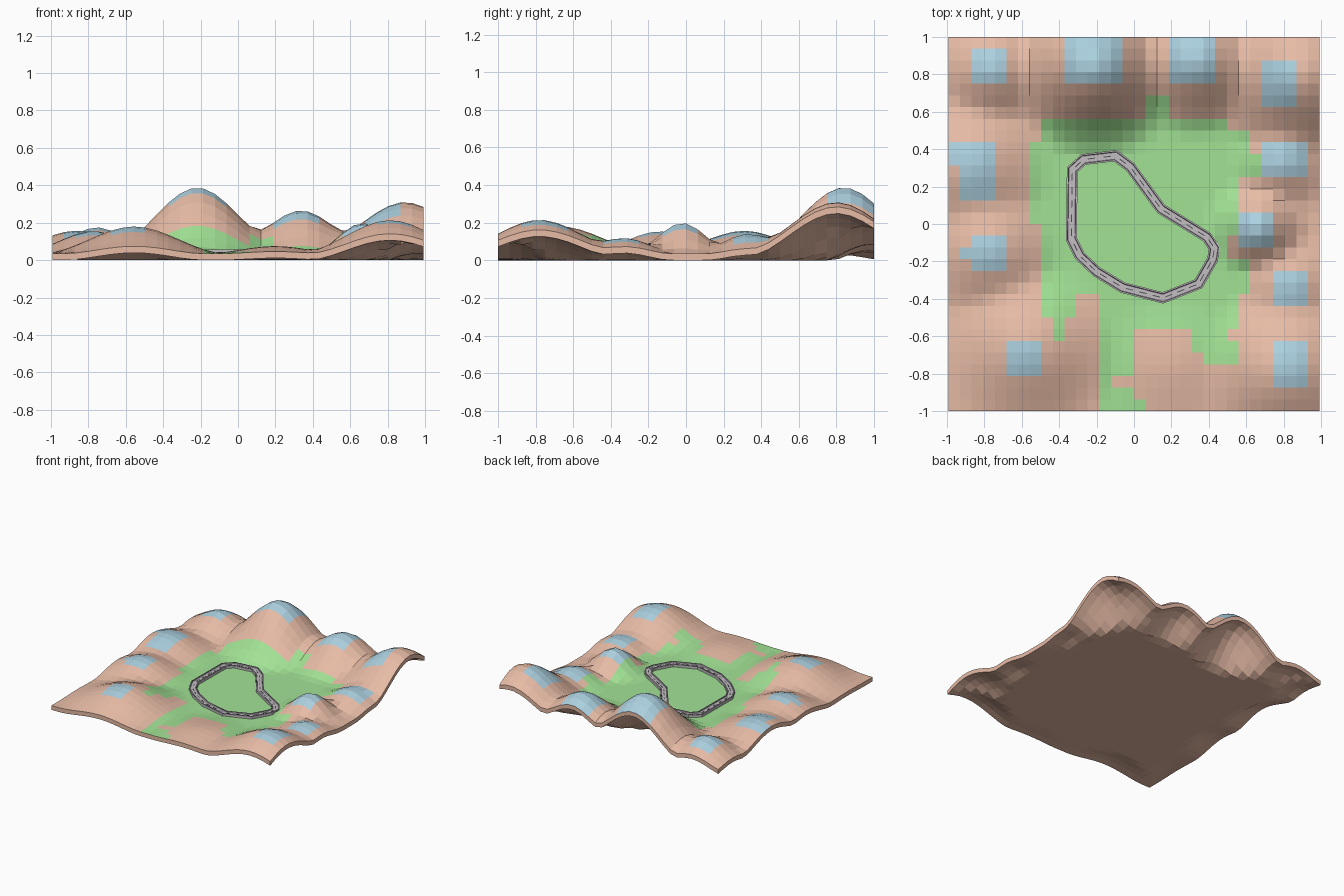
import bpy, bmesh, math
from mathutils import Vector

if "Cube" in bpy.data.objects:
    bpy.data.objects.remove(bpy.data.objects["Cube"])

N, BASE = 32, 0.035
SX, SY = 0.992, 1.0


def material(name, rgb):
    m = bpy.data.materials.new(name)
    m.diffuse_color = (*rgb, 1)
    m.use_nodes = True
    m.node_tree.nodes["Principled BSDF"].inputs["Base Color"].default_value = m.diffuse_color
    return m


SNOW = material("pale_blue", (0.41, 0.63, 0.74))
GRASS = material("grass_green", (0.36, 0.76, 0.30))
ROCK = material("rock_tan", (0.80, 0.50, 0.38))
ASPHALT = material("road_grey", (0.54, 0.51, 0.54))
DARK = material("marking_dark", (0.08, 0.08, 0.09))

# Hills: x, y, height, radius
HILLS = [(-.22, .84, .355, .50), (.34, .87, .23, .42), (-.76, .82, .14, .34),
         (.90, .80, .275, .53), (.80, .33, .105, .30), (.67, -.02, .165, .28),
         (.84, -.33, .085, .30), (.82, -.78, .18, .50), (-.56, -.67, .145, .50),
         (-.78, -.14, .12, .40), (-.87, .31, .122, .45), (.20, -.75, .04, .38)]

# Coloured patches: x0, x1, y0, y1
CAPS = [(-.875, -.69, .75, .94), (-.375, -.06, .75, 1), (.19, .44, .75, 1),
        (.69, .875, .62, .875), (-1, -.75, .31, .44), (-.94, -.75, .12, .44),
        (.69, .94, .24, .42), (.56, .75, -.12, .06), (-.94, -.69, -.19, -.12),
        (-.875, -.69, -.25, -.06), (.75, .94, -.44, -.22),
        (.75, .94, -.87, -.62), (-.69, -.5, -.81, -.62)]
MEADOW = [(-.5, .5, -.4, .56), (-.56, -.5, 0, .44), (.5, .56, -.05, .5),
          (.5, .62, .25, .48), (.62, .68, .25, .37), (.5, .62, -.4, -.2),
          (.06, .19, .56, .69), (-.5, -.3, -.5, -.4), (-.44, -.37, -.62, -.5),
          (-.19, 0, -.8, -.4), (-.19, .06, -1, -.94), (-.19, -.12, -.94, -.8),
          (-.12, 0, -.94, -.87), (0, .56, -.56, -.4),
          (.31, .5, -.69, -.56), (.37, .56, -.75, -.62)]


def relief(x, y):
    """Blended height of all hills above the valley floor."""
    total = 0
    for hx, hy, h, r in HILLS:
        t = max(0, 1 - math.hypot(x - hx, y - hy) / r)
        total += (h * t * t * (3 - 2 * t)) ** 2.5
    return total ** 0.4


def inside(c, rects):
    return any(a < c.x < b and d < c.y < e for a, b, d, e in rects)


def finish(name, bm, mats):
    bmesh.ops.recalc_face_normals(bm, faces=bm.faces)
    me = bpy.data.meshes.new(name)
    bm.to_mesh(me)
    bm.free()
    for m in mats:
        me.materials.append(m)
    bpy.context.collection.objects.link(bpy.data.objects.new(name, me))


# Ground: hilly top, underside following the rim and levelling to a flat base
bm = bmesh.new()
bmesh.ops.create_grid(bm, x_segments=N, y_segments=N, size=1)
lower = bm.verts[:]
ext = bmesh.ops.extrude_face_region(bm, geom=bm.faces[:], use_keep_orig=True)["geom"]
for f in bm.faces:
    f.material_index = 2
for f in (g for g in ext if isinstance(g, bmesh.types.BMFace)):
    c = f.calc_center_median()
    f.material_index = 0 if inside(c, CAPS) else 1 if inside(c, MEADOW) else 2
for v in (g for g in ext if isinstance(g, bmesh.types.BMVert)):
    v.co.z = BASE + relief(v.co.x, v.co.y)
for v in lower:
    rim = 1 - max(abs(v.co.x), abs(v.co.y))
    h = relief(v.co.x, v.co.y)
    v.co.z = h * max(0, 1 - rim / (.12 + .9 * h))
bmesh.ops.scale(bm, vec=(SX, SY, 1), verts=bm.verts)
finish("ground", bm, (SNOW, GRASS, ROCK))

# Road centre line
PATH = [Vector(p) for p in [
    (-.33, .29), (-.27, .345), (-.10, .365), (-.02, .305), (.145, .08),
    (.39, -.07), (.43, -.13), (.42, -.19), (.345, -.32), (.155, -.395),
    (-.06, -.34), (-.20, -.255), (-.29, -.17), (-.335, -.08)]]


def sweep(name, profile, mat):
    """Closed mitred loop of an (offset, z) profile along PATH."""
    bm = bmesh.new()
    rings = []
    for i, p in enumerate(PATH):
        a = (p - PATH[i - 1]).normalized()
        b = (PATH[(i + 1) % len(PATH)] - p).normalized()
        n = Vector((-(a + b).y, (a + b).x)).normalized()
        n /= n.dot(Vector((-b.y, b.x)))
        rings.append([bm.verts.new((*(p + n * o), z)) for o, z in profile])
    k = len(profile)
    for i, r in enumerate(rings):
        s = rings[(i + 1) % len(rings)]
        for j in range(k):
            bm.faces.new((r[j], r[(j + 1) % k], s[(j + 1) % k], s[j]))
    finish(name, bm, (mat,))


# Road bed with raised kerbs
sweep("road", [(-.029, .025), (-.029, .056), (-.021, .056), (-.018, .050),
               (.018, .050), (.021, .056), (.029, .056), (.029, .025)], ASPHALT)
for side, o in (("inner", -.0215), ("outer", .0215)):
    sweep(side + "_edge_line", [(o - .001, .053), (o - .001, .057),
                                (o + .001, .057), (o + .001, .053)], DARK)

# Dashed centre line
bm = bmesh.new()
for i, p in enumerate(PATH):
    d = PATH[(i + 1) % len(PATH)] - p
    count = max(1, round(d.length / .07))
    u, half = d.normalized(), min(.02, d.length * .3)
    side = Vector((-u.y, u.x)) * .0025
    for j in range(count):
        c = p + d * (j + .5) / count
        quad = [c - u * half - side, c + u * half - side,
                c + u * half + side, c - u * half + side]
        f = bm.faces.new([bm.verts.new((*q, .0495)) for q in quad])
        top = bmesh.ops.extrude_face_region(bm, geom=[f], use_keep_orig=True)["geom"]
        bmesh.ops.translate(bm, vec=(0, 0, .002),
                            verts=[g for g in top if isinstance(g, bmesh.types.BMVert)])
finish("centre_dashes", bm, (DARK,))
